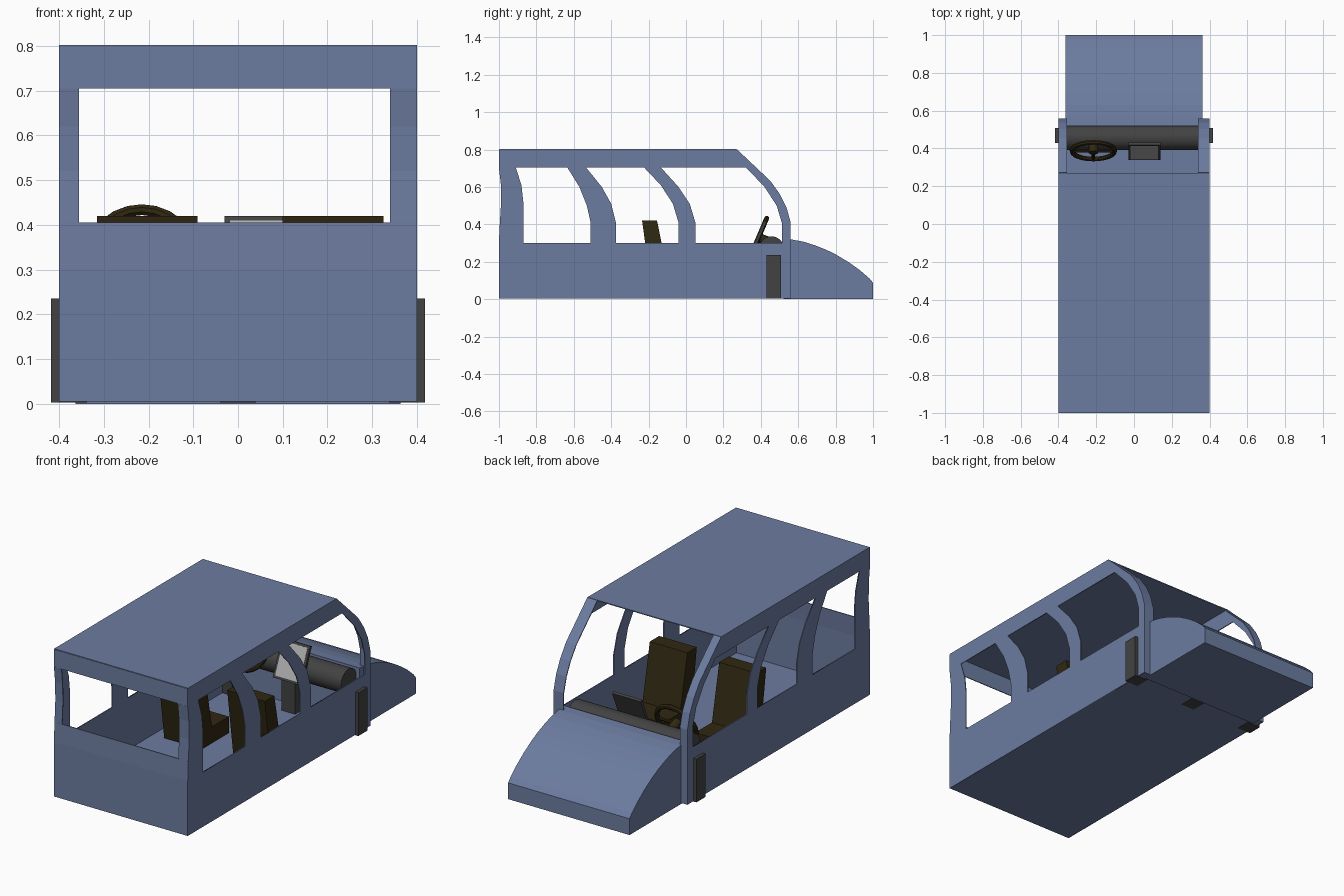
import bpy, bmesh, math
from mathutils import Vector, Matrix

if "Cube" in bpy.data.objects:
    bpy.data.objects.remove(bpy.data.objects["Cube"])


def material(name, rgb):
    m = bpy.data.materials.new(name)
    m.diffuse_color = (*rgb, 1)
    m.use_nodes = True
    m.node_tree.nodes["Principled BSDF"].inputs["Base Color"].default_value = m.diffuse_color
    return m


BLUE = material("blue_paint", (0.15, 0.20, 0.35))
BROWN = material("dark_brown", (0.030, 0.021, 0.006))
DARK = material("dark_trim", (0.055, 0.055, 0.055))
LIGHT = material("screen_glass", (0.45, 0.45, 0.45))


def add(name, mesh, mat):
    ob = bpy.data.objects.new(name, mesh)
    bpy.context.collection.objects.link(ob)
    mesh.materials.clear()
    mesh.materials.append(mat)
    return ob


def from_bmesh(name, bm, mat):
    bmesh.ops.recalc_face_normals(bm, faces=bm.faces)
    mesh = bpy.data.meshes.new(name)
    bm.to_mesh(mesh)
    bm.free()
    return add(name, mesh, mat)


def extrude_x(name, profile, x0, x1, mat, closed=True):
    """Sweep a (y, z) profile along x: a solid, or a thin sheet if open."""
    bm = bmesh.new()
    a = [bm.verts.new((x0, y, z)) for y, z in profile]
    b = [bm.verts.new((x1, y, z)) for y, z in profile]
    n = len(profile)
    for i in range(n if closed else n - 1):
        j = (i + 1) % n
        bm.faces.new((a[i], a[j], b[j], b[i]))
    if closed:
        bm.faces.new(a)
        bm.faces.new(b)
    ob = from_bmesh(name, bm, mat)
    if not closed:
        s = ob.modifiers.new("thickness", "SOLIDIFY")
        s.thickness, s.offset = 0.005, 0
    return ob


def box(name, size, loc, mat, tilt=0):
    bm = bmesh.new()
    bmesh.ops.create_cube(bm, size=1, matrix=Matrix.Translation(loc)
                          @ Matrix.Rotation(tilt, 4, "X") @ Matrix.Diagonal((*size, 1)))
    return from_bmesh(name, bm, mat)


def rod(name, p0, p1, r, mat, sides=12):
    p0, p1 = Vector(p0), Vector(p1)
    d = p1 - p0
    bm = bmesh.new()
    bmesh.ops.create_cone(bm, cap_ends=True, segments=sides, radius1=r, radius2=r, depth=d.length,
                          matrix=Matrix.Translation((p0 + p1) / 2)
                          @ d.to_track_quat("Z", "Y").to_matrix().to_4x4())
    return from_bmesh(name, bm, mat)


def side_panel(name, x, loops, mat):
    """Flat panel in the yz plane; the first loop is the outline, the rest are windows."""
    cu = bpy.data.curves.new(name, "CURVE")
    cu.dimensions, cu.fill_mode, cu.extrude = "2D", "BOTH", 0.0025
    for pts in loops:
        sp = cu.splines.new("POLY")
        sp.points.add(len(pts) - 1)
        for p, (y, z) in zip(sp.points, pts):
            p.co = (y, z, 0, 1)
        sp.use_cyclic_u = True
    tmp = bpy.data.objects.new("tmp", cu)
    bpy.context.collection.objects.link(tmp)
    dg = bpy.context.evaluated_depsgraph_get()
    mesh = bpy.data.meshes.new_from_object(tmp.evaluated_get(dg))
    bpy.data.objects.remove(tmp)
    mesh.transform(Matrix(((0, 0, 1, x), (1, 0, 0, 0), (0, 1, 0, 0), (0, 0, 0, 1))))
    return add(name, mesh, mat)


# Side walls with three curved windows
front = [(0.557, 0.005), (0.557, 0.41), (0.535, 0.49), (0.50, 0.56), (0.45, 0.63), (0.27, 0.80)]
rear = [(-0.998, 0.80), (-0.998, 0.705), (-0.988, 0.62), (-0.986, 0.52), (-0.993, 0.40), (-0.998, 0.30),
        (-0.998, 0.005)]
windows = [
    [(-0.87, 0.30), (-0.51, 0.30), (-0.51, 0.41), (-0.53, 0.50), (-0.57, 0.60), (-0.635, 0.705),
     (-0.91, 0.705), (-0.88, 0.61), (-0.87, 0.52)],
    [(-0.375, 0.30), (-0.04, 0.30), (-0.04, 0.41), (-0.07, 0.51), (-0.135, 0.61), (-0.225, 0.705),
     (-0.535, 0.705), (-0.45, 0.60), (-0.40, 0.51), (-0.375, 0.41)],
    [(0.05, 0.30), (0.512, 0.30), (0.512, 0.41), (0.485, 0.50), (0.42, 0.60), (0.32, 0.705),
     (-0.135, 0.705), (-0.04, 0.60), (0.02, 0.51), (0.05, 0.41)],
]
for s, tag in ((-1, "left"), (1, "right")):
    side_panel(f"{tag}_side_wall", s * 0.3975, [front + rear] + windows, BLUE)

# Roof, floor and rear wall
box("roof", (0.8, 1.268, 0.005), (0, -0.364, 0.8), BLUE)
box("floor", (0.795, 1.555, 0.015), (0, -0.22, 0.0125), BLUE)
extrude_x("rear_wall", [(-0.998, 0.005), (-0.998, 0.30), (-0.993, 0.405)], -0.4, 0.4, BLUE, False)
extrude_x("rear_header", [(-0.998, 0.705), (-0.998, 0.80)], -0.4, 0.4, BLUE, False)

# Corner strips beside the rear window and the windscreen
for x0, x1, tag in ((-0.4, -0.355, "left"), (0.34, 0.4, "right")):
    extrude_x(f"{tag}_rear_pillar", rear[1:], x0, x1, BLUE, False)
    extrude_x(f"{tag}_front_pillar", front, x0, x1, BLUE, False)

# Bonnet
bonnet = [(0.52, 0), (0.52, 0.322), (0.57, 0.318), (0.63, 0.307), (0.69, 0.288), (0.75, 0.264), (0.80, 0.24),
          (0.87, 0.198), (0.93, 0.155), (0.98, 0.112), (1.0, 0.088), (1.0, 0)]
extrude_x("bonnet", bonnet, -0.363, 0.363, BLUE)

# Dashboard roll and its three supports
dash = rod("dashboard", (-0.358, 0.457, 0.27), (0.342, 0.457, 0.27), 0.066, DARK, 32)
for p in dash.data.polygons:
    p.use_smooth = len(p.vertices) == 4
for x, tag in ((-0.378, "left"), (0, "middle"), (0.378, "right")):
    box(f"{tag}_dash_support", (0.08, 0.078, 0.233), (x, 0.469, 0.1195), DARK)

# Two seats: cushion and leaning backrest
for x, tag in ((-0.2025, "driver"), (0.2125, "passenger")):
    extrude_x(f"{tag}_seat", [(-0.18, 0.03), (0.05, 0.03), (0.05, 0.118), (-0.093, 0.118),
                              (-0.155, 0.42), (-0.235, 0.42)], x - 0.1125, x + 0.1125, BROWN)

# Steering wheel: rim, spokes, hub and column
TILT = math.radians(-23)
centre = Vector((-0.215, 0.388, 0.33))
turn = Matrix.Rotation(TILT, 3, "X")
bpy.ops.mesh.primitive_torus_add(major_radius=0.113, minor_radius=0.013, major_segments=24, minor_segments=8,
                                 location=centre, rotation=(TILT + math.pi / 2, 0, 0))
rim = bpy.context.object
rim.name = "steering_wheel_rim"
rim.data.materials.append(BROWN)
for i, (dx, dz) in enumerate(((0.11, 0), (-0.11, 0), (0, -0.11))):
    rod(f"wheel_spoke_{i + 1}", centre, centre + turn @ Vector((dx, 0, dz)), 0.009, BROWN, 8)
rod("steering_column", centre - turn @ Vector((0, 0.012, 0)), (-0.215, 0.46, 0.30), 0.025, BROWN)

# Centre screen: frame and glass
mid = Vector((0.055, 0.385, 0.325))
box("screen_frame", (0.17, 0.015, 0.2), mid, DARK, TILT)
box("screen_glass", (0.146, 0.004, 0.176), mid + turn @ Vector((0, -0.007, 0)), LIGHT, TILT)
